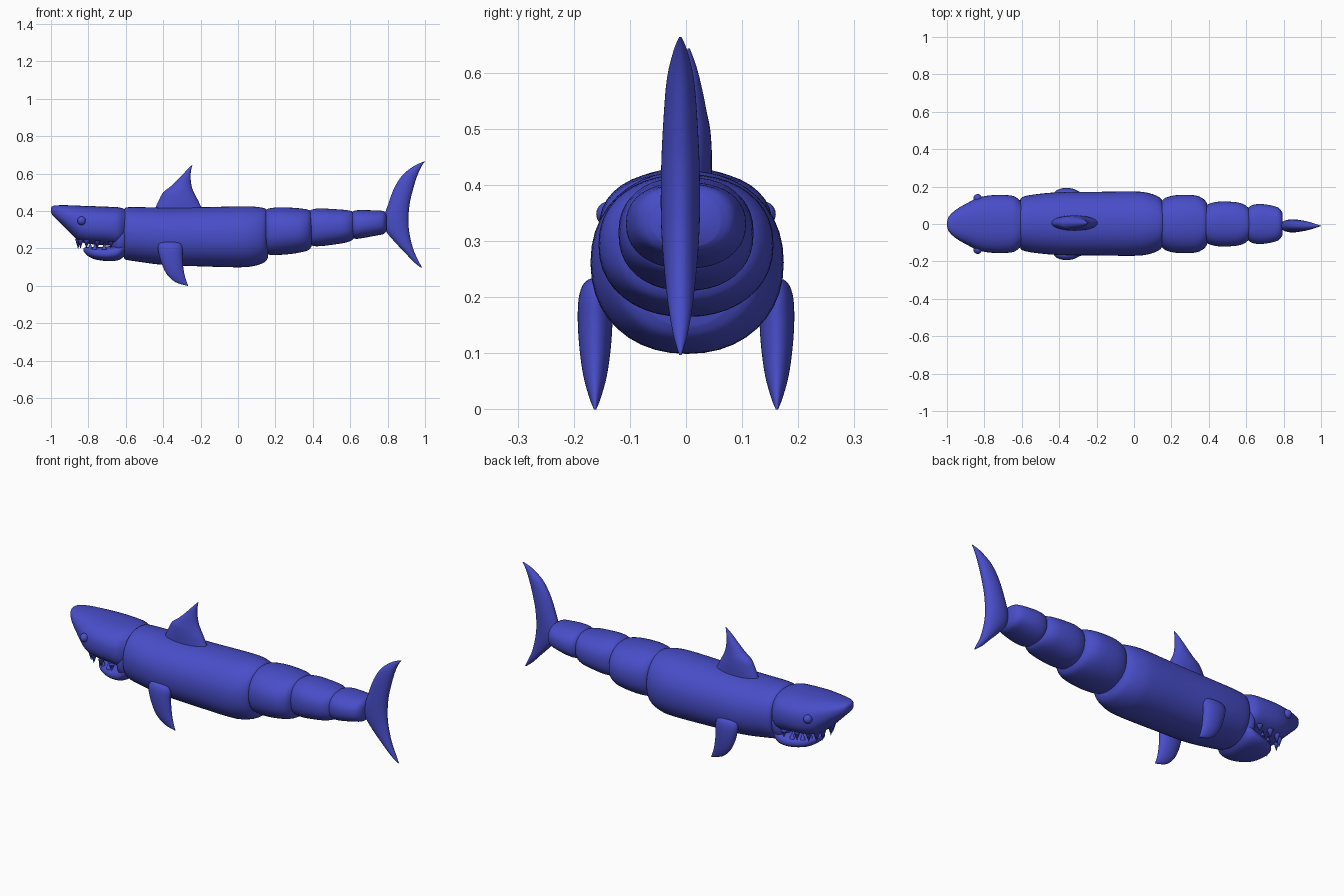
import bpy, bmesh, math
from mathutils import Vector

blue = bpy.data.materials.new("blue_skin")
blue.diffuse_color = (0.065, 0.075, 0.58, 1)


def spline(rows, n):
    """Catmull-Rom interpolation between section rows."""
    out = []
    for i in range(len(rows) - 1):
        p = [rows[max(0, min(len(rows) - 1, i + k))] for k in (-1, 0, 1, 2)]
        for s in range(n):
            t = s / n
            out.append([0.5 * (2 * b + (c - a) * t + (2 * a - 5 * b + 4 * c - d) * t * t
                               + (3 * b - a - 3 * c + d) * t ** 3) for a, b, c, d in zip(*p)])
    return out + [list(rows[-1])]


def finish(ob, angle=45):
    ob.data.materials.append(blue)
    bpy.ops.object.select_all(action='DESELECT')
    ob.select_set(True)
    bpy.context.view_layer.objects.active = ob
    bpy.ops.object.shade_smooth_by_angle(angle=math.radians(angle))
    return ob


def loft(name, axis, rows, y=0.0, power=2.0, steps=4, sides=40):
    """Rows: position along axis, low, high (across), half thickness in y."""
    bm = bmesh.new()
    rings = []
    for pos, lo, hi, w in spline(rows, steps):
        ring = []
        for k in range(sides):
            a = 2 * math.pi * k / sides
            c, s = math.cos(a), math.sin(a)
            u = math.copysign(abs(c) ** (2 / power), c) * max(w, 0.001) + y
            v = (lo + hi) / 2 + (hi - lo) / 2 * math.copysign(abs(s) ** (2 / power), s)
            ring.append(bm.verts.new((pos, u, v) if axis == 'x' else (v, u, pos)))
        rings.append(ring)
    for r, q in zip(rings, rings[1:]):
        for k in range(sides):
            j = (k + 1) % sides
            bm.faces.new((r[k], r[j], q[j], q[k]))
    bm.faces.new(rings[0])
    bm.faces.new(rings[-1])
    bmesh.ops.recalc_face_normals(bm, faces=bm.faces)
    me = bpy.data.meshes.new(name)
    bm.to_mesh(me)
    bm.free()
    ob = bpy.data.objects.new(name, me)
    bpy.context.collection.objects.link(ob)
    return finish(ob)


# Head with pointed snout, and the lower jaw
loft("head", 'x', [(-1.0, .395, .415, .008), (-.99, .375, .427, .04), (-.95, .335, .431, .078),
                   (-.88, .265, .430, .118), (-.84, .235, .428, .138), (-.78, .222, .426, .152),
                   (-.70, .216, .423, .155), (-.64, .21, .42, .148), (-.605, .22, .41, .12)], power=2.4)
loft("lower_jaw", 'x', [(-.825, .185, .202, .015), (-.81, .165, .207, .05), (-.77, .143, .207, .09),
                        (-.70, .132, .21, .118), (-.64, .137, .23, .125), (-.605, .16, .27, .11)], power=2.4)
loft("throat", 'x', [(-.68, .18, .30, .08), (-.64, .15, .35, .13), (-.59, .16, .38, .12)], power=2.3)

# Trunk and overlapping tail segments
loft("trunk", 'x', [(-.61, .155, .40, .115), (-.60, .14, .418, .14), (-.54, .13, .421, .155),
                    (-.40, .112, .418, .168), (-.20, .104, .420, .17), (0, .099, .425, .172),
                    (.08, .105, .424, .163), (.14, .125, .415, .138), (.16, .15, .40, .10)],
     y=.002, power=2.15)
loft("tail_segment_1", 'x', [(.14, .19, .395, .105), (.16, .168, .412, .135), (.21, .165, .419, .152),
                             (.28, .17, .418, .156), (.34, .18, .413, .15), (.38, .193, .405, .126),
                             (.397, .22, .385, .09)], power=2.2)
loft("tail_segment_2", 'x', [(.375, .24, .39, .085), (.395, .215, .408, .105), (.44, .212, .414, .118),
                             (.50, .219, .411, .12), (.57, .230, .406, .112), (.61, .244, .398, .088),
                             (.625, .265, .38, .06)], power=2.3)
loft("tail_segment_3", 'x', [(.605, .275, .385, .075), (.625, .252, .402, .098), (.67, .256, .405, .107),
                             (.73, .267, .403, .10), (.775, .276, .40, .085), (.793, .29, .385, .06)],
     power=2.3)

# Crescent tail fin and dorsal fin, lofted upwards
loft("tail_fin", 'z', [(.097, .978, .984, .002), (.13, .937, .967, .012), (.18, .89, .943, .021),
                       (.24, .833, .925, .028), (.30, .787, .914, .033), (.36, .78, .911, .035),
                       (.44, .804, .918, .034), (.52, .834, .937, .03), (.59, .878, .959, .024),
                       (.64, .94, .982, .012), (.664, .993, .999, .002)], y=-.01)
loft("dorsal_fin", 'z', [(.38, -.45, -.17, .04), (.42, -.44, -.195, .041), (.46, -.422, -.215, .041),
                         (.50, -.40, -.236, .038), (.53, -.362, -.247, .032), (.57, -.32, -.253, .024),
                         (.61, -.282, -.252, .014), (.643, -.25, -.244, .002)], y=.005)

# Side fins and eyes, one per side
for side, tag in ((-1, "front"), (1, "back")):
    loft("side_fin_" + tag, 'z', [(0.0, -.272, -.266, .002), (.02, -.335, -.274, .010),
                                  (.06, -.379, -.286, .021), (.11, -.405, -.294, .028),
                                  (.16, -.421, -.297, .031), (.20, -.428, -.297, .029),
                                  (.225, -.42, -.308, .02), (.234, -.395, -.335, .006)],
         y=side * .162)
    bpy.ops.mesh.primitive_uv_sphere_add(segments=24, ring_count=12, radius=.023,
                                         location=(-.836, side * .137, .348))
    bpy.context.object.name = "eye_" + tag
    finish(bpy.context.object)

    # Upper teeth hang along the jaw line, small lower teeth stand between them
    for i, (x, y, z, h) in enumerate([(-.855, .035, .224, .055), (-.842, .07, .222, .05),
                                      (-.81, .093, .222, .05), (-.752, .112, .22, .045),
                                      (-.68, .122, .22, .035)]):
        bpy.ops.mesh.primitive_cone_add(vertices=12, radius1=.016, radius2=0, depth=h,
                                        location=(x, side * y, z), rotation=(math.pi, 0, 0))
        bpy.context.object.name = f"upper_tooth_{tag}_{i}"
        finish(bpy.context.object)
    for i, (x, y) in enumerate([(-.79, .05), (-.765, .08), (-.715, .1)]):
        bpy.ops.mesh.primitive_cone_add(vertices=12, radius1=.013, radius2=0, depth=.04,
                                        location=(x, side * y, .215))
        bpy.context.object.name = f"lower_tooth_{tag}_{i}"
        finish(bpy.context.object)
